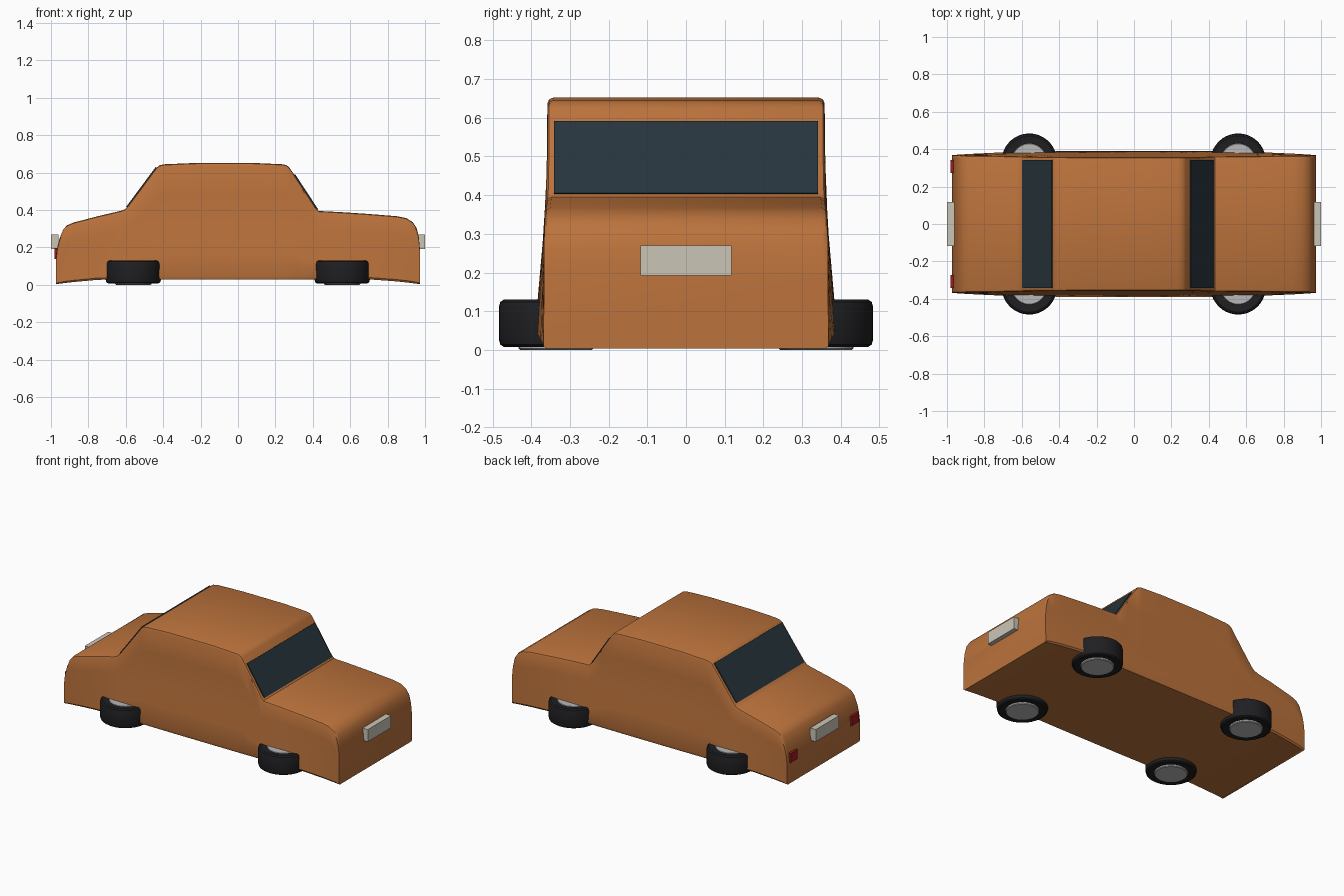
import bpy, bmesh, math
from mathutils import Matrix

if "Cube" in bpy.data.objects:
    bpy.data.objects.remove(bpy.data.objects["Cube"])


def material(name, rgb):
    m = bpy.data.materials.new(name)
    m.diffuse_color = (*rgb, 1)
    m.use_nodes = True
    m.node_tree.nodes["Principled BSDF"].inputs["Base Color"].default_value = m.diffuse_color
    return m


ORANGE = material("orange_paint", (0.50, 0.17, 0.045))
GLASS = material("dark_glass", (0.02, 0.035, 0.045))
RUBBER = material("black_rubber", (0.014, 0.014, 0.016))
METAL = material("light_metal", (0.48, 0.48, 0.48))
CREAM = material("cream_plate", (0.60, 0.56, 0.47))
RED = material("red_lamp", (0.35, 0.01, 0.01))


def finish(bm, name, mat, smooth=True):
    bmesh.ops.recalc_face_normals(bm, faces=bm.faces)
    mesh = bpy.data.meshes.new(name)
    bm.to_mesh(mesh)
    bm.free()
    ob = bpy.data.objects.new(name, mesh)
    bpy.context.collection.objects.link(ob)
    mesh.materials.append(mat)
    if smooth:
        bpy.ops.object.select_all(action='DESELECT')
        ob.select_set(True)
        bpy.context.view_layer.objects.active = ob
        bpy.ops.object.shade_smooth_by_angle(angle=math.radians(35))
    return ob


def box(name, loc, size, mat, tilt=0):
    bm = bmesh.new()
    mx = Matrix.Translation(loc) @ Matrix.Rotation(tilt, 4, 'Y') @ Matrix.Diagonal((*size, 1))
    bmesh.ops.create_cube(bm, size=1, matrix=mx)
    return finish(bm, name, mat, False)


def lathe(name, profile, loc, mat, n=40):
    # closed ring if the profile does not touch the axis
    bm = bmesh.new()
    rings = [[bm.verts.new((loc[0] + r * math.cos(2 * math.pi * i / n),
                            loc[1] + r * math.sin(2 * math.pi * i / n), z))
              for i in range(n)] for r, z in profile]
    for a, b in zip(rings, rings[1:]):
        for i in range(n):
            j = (i + 1) % n
            bm.faces.new((a[i], a[j], b[j], b[i]))
    bm.faces.new(rings[0])
    bm.faces.new(rings[-1])
    return finish(bm, name, mat)


# Body: cross-section rings lofted along the side silhouette (x, top z)
TOP = [(-0.972, 0.15), (-0.966, 0.20), (-0.955, 0.245), (-0.935, 0.295), (-0.915, 0.318),
       (-0.88, 0.333), (-0.75, 0.367), (-0.63, 0.395), (-0.605, 0.404), (-0.585, 0.425),
       (-0.51, 0.525), (-0.435, 0.627), (-0.418, 0.640), (-0.39, 0.645), (-0.22, 0.652),
       (0.08, 0.652), (0.235, 0.645), (0.26, 0.640), (0.276, 0.625), (0.35, 0.513),
       (0.415, 0.412), (0.432, 0.395), (0.55, 0.389), (0.70, 0.379), (0.85, 0.367),
       (0.90, 0.357), (0.935, 0.335), (0.955, 0.305), (0.966, 0.26), (0.972, 0.20)]


def half_width(x, z):
    flare = max(0, 1 - z / 0.42) * (1 - abs(x) ** 3)
    return 0.358 + 0.037 * flare + 0.008 * abs(x) ** 3


def body():
    bm = bmesh.new()
    rings = []
    for x, zt in TOP:
        e = max(0, (abs(x) - 0.68) / 0.292)
        zb = 0.03 - 0.026 * e ** 1.5
        r = 0.014
        side = [(half_width(x, z), z) for z in
                (zb + (zt - r - zb) * t for t in (0.03, 0.25, 0.5, 0.75, 1))]
        w = side[-1][0]
        half = [(half_width(x, zb) - 0.008, zb)] + side
        half += [(w - 0.3 * r, zt - 0.3 * r), (w - r, zt)]
        pts = half + [(-y, z) for y, z in reversed(half)]
        rings.append([bm.verts.new((x, y, z)) for y, z in pts])
    n = len(rings[0])
    for a, b in zip(rings, rings[1:]):
        for i in range(n):
            j = (i + 1) % n
            bm.faces.new((a[i], a[j], b[j], b[i]))
    bm.faces.new(rings[0])
    bm.faces.new(rings[-1])
    finish(bm, "car_body", ORANGE)


body()


# Windscreen and rear window, laid on the cabin slopes
def window(name, x0, z0, x1, z1):
    length = math.hypot(x1 - x0, z1 - z0)
    box(name, ((x0 + x1) / 2, 0, (z0 + z1) / 2), (length, 0.682, 0.012), GLASS,
        -math.atan2(z1 - z0, x1 - x0))


window("windscreen", 0.30, 0.589, 0.423, 0.402)
window("rear_window", -0.593, 0.414, -0.435, 0.627)

# Number plates and tail lamps
for s, name in ((1, "front_plate"), (-1, "rear_plate")):
    box(name, (s * 0.98, 0, 0.231), (0.04, 0.236, 0.078), CREAM)
for s, name in ((1, "left_tail_lamp"), (-1, "right_tail_lamp")):
    box(name, (-0.967, s * 0.308, 0.168), (0.028, 0.07, 0.06), RED)

# Flat-lying wheels: tyre with rounded shoulders, hub through the middle
TYRE = [(0.098, 0.012), (0.135, 0.008), (0.144, 0.014), (0.148, 0.028),
        (0.148, 0.11), (0.144, 0.124), (0.135, 0.130), (0.098, 0.126)]
HUB = [(0.092, 0.0), (0.097, 0.004), (0.097, 0.124), (0.092, 0.128)]
for x, end in ((-0.56, "rear"), (0.557, "front")):
    for y, side in ((0.336, "left"), (-0.336, "right")):
        lathe(f"{end}_{side}_tyre", TYRE, (x, y), RUBBER)
        lathe(f"{end}_{side}_hub", HUB, (x, y), METAL)
